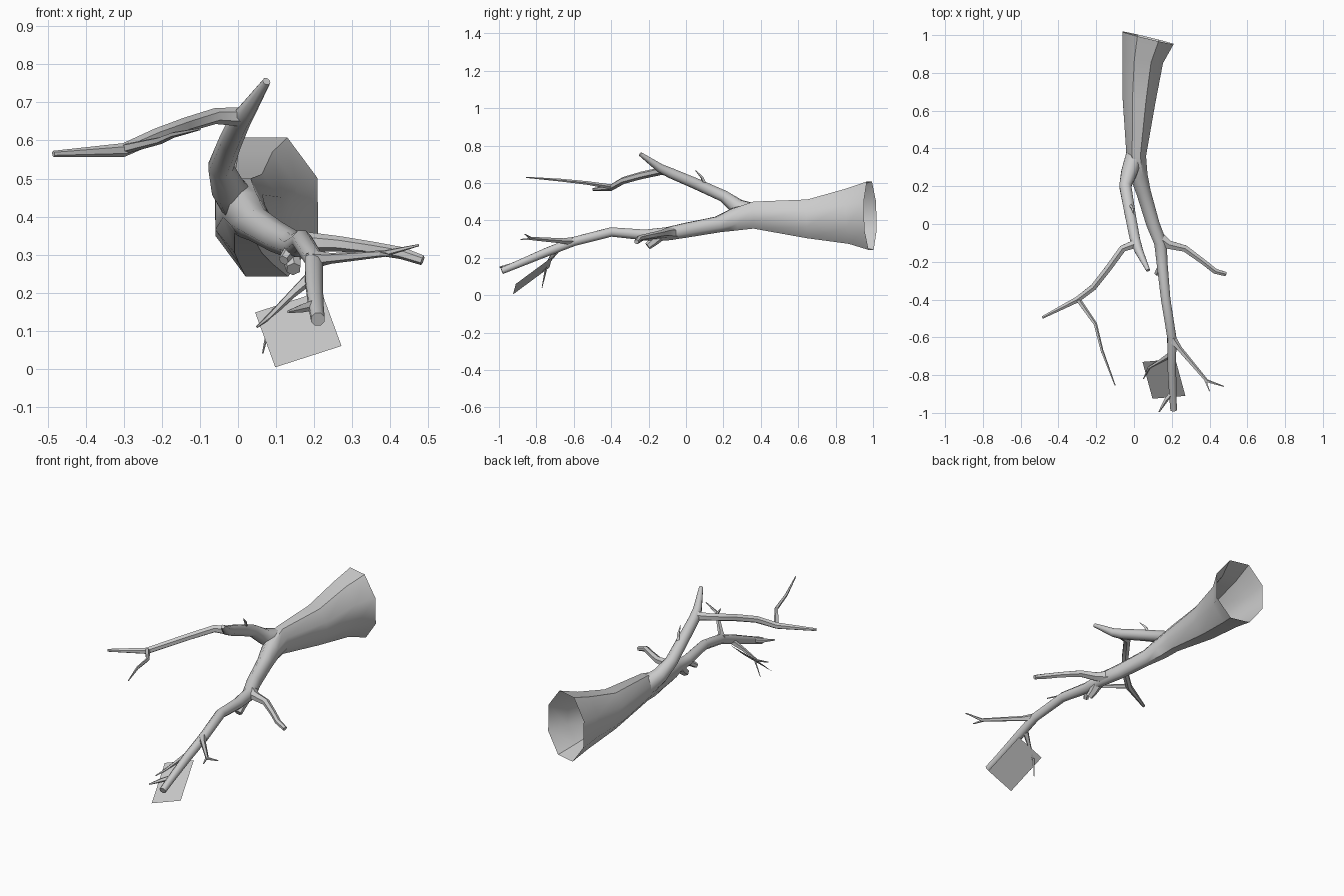
import bpy, bmesh, math
from mathutils import Vector

UP = Vector((0, 0, 1))


def tube(name, pts, sides=6, open_start=False):
    """Faceted tube through (x, y, z, side radius[, vertical radius])."""
    bm = bmesh.new()
    pos = [Vector(p[:3]) for p in pts]
    rings = []
    for i, p in enumerate(pts):
        a, b = pos[max(i - 1, 0)], pos[min(i + 1, len(pos) - 1)]
        t = (b - a).normalized()
        side = t.cross(UP).normalized()
        up = side.cross(t)
        rs, ru = p[3], p[-1]
        ring = []
        for k in range(sides):
            w = 2 * math.pi * (k + 0.5) / sides
            ring.append(bm.verts.new(pos[i] + side * rs * math.cos(w) + up * ru * math.sin(w)))
        rings.append(ring)
    for r0, r1 in zip(rings, rings[1:]):
        for k in range(sides):
            j = (k + 1) % sides
            bm.faces.new((r0[k], r0[j], r1[j], r1[k]))
    if not open_start:
        bm.faces.new(rings[0][::-1])
    bm.faces.new(rings[-1])
    bmesh.ops.recalc_face_normals(bm, faces=bm.faces)
    return finish(name, bm)


def finish(name, bm):
    me = bpy.data.meshes.new(name)
    bm.to_mesh(me)
    bm.free()
    ob = bpy.data.objects.new(name, me)
    bpy.context.collection.objects.link(ob)
    bpy.ops.object.select_all(action='DESELECT')
    ob.select_set(True)
    bpy.context.view_layer.objects.active = ob
    bpy.ops.object.shade_smooth_by_angle(angle=math.radians(50))
    return ob


# Hollow-ended trunk running on into the lower limb
tube("trunk_and_lower_limb", [
    (0.075, 0.985, 0.425, 0.15, 0.198), (0.047, 0.87, 0.422, 0.117, 0.16),
    (0.027, 0.65, 0.408, 0.094, 0.112), (0.012, 0.36, 0.428, 0.056, 0.078),
    (0.025, 0.26, 0.405, 0.05, 0.065), (0.05, 0.17, 0.378, 0.042, 0.046),
    (0.1, 0.0, 0.347, 0.038, 0.042), (0.14, -0.1, 0.328, 0.036, 0.038),
    (0.15, -0.22, 0.322, 0.031), (0.168, -0.4, 0.338, 0.027),
    (0.2, -0.6, 0.287, 0.026), (0.2, -0.75, 0.228, 0.025),
    (0.205, -0.9, 0.165, 0.021), (0.21, -0.985, 0.13, 0.019)], 8, True)

# Upper limb
tube("upper_limb", [
    (0.005, 0.37, 0.432, 0.05, 0.06), (-0.025, 0.275, 0.472, 0.046, 0.045),
    (-0.046, 0.2, 0.53, 0.034), (-0.02, 0.05, 0.597, 0.031),
    (0.005, -0.08, 0.652, 0.029), (0.025, -0.14, 0.68, 0.024),
    (0.075, -0.245, 0.755, 0.011)], 8)
tube("upper_side_branch", [
    (0.02, -0.1, 0.662, 0.026), (-0.06, -0.13, 0.664, 0.021),
    (-0.14, -0.24, 0.64, 0.02), (-0.215, -0.335, 0.613, 0.019),
    (-0.3, -0.4, 0.575, 0.018), (-0.485, -0.495, 0.565, 0.008)])
tube("upper_twig", [
    (-0.3, -0.395, 0.578, 0.014), (-0.205, -0.53, 0.6, 0.01),
    (-0.17, -0.67, 0.615, 0.008), (-0.1, -0.855, 0.63, 0.003)], 5)
tube("upper_spur", [(-0.02, 0.1, 0.59, 0.012), (-0.01, 0.085, 0.63, 0.008),
                    (0.0, 0.05, 0.668, 0.002)], 4)

# Right branch and broken stubs under the lower limb
tube("right_branch", [
    (0.13, -0.07, 0.332, 0.036), (0.185, -0.11, 0.333, 0.026),
    (0.27, -0.13, 0.328, 0.02), (0.36, -0.195, 0.316, 0.017),
    (0.43, -0.25, 0.304, 0.016), (0.485, -0.265, 0.285, 0.013)])
tube("large_stub", [(0.14, -0.14, 0.32, 0.032), (0.142, -0.175, 0.285, 0.024),
                    (0.146, -0.205, 0.262, 0.02)])
tube("small_stub", [(0.145, -0.22, 0.32, 0.02), (0.12, -0.265, 0.285, 0.014)])

# Twigs on the far end of the lower limb
tube("outer_twig", [
    (0.195, -0.6, 0.288, 0.025), (0.24, -0.66, 0.29, 0.015),
    (0.385, -0.83, 0.303, 0.009), (0.475, -0.86, 0.325, 0.003)], 5)
tube("outer_twig_fork", [(0.375, -0.82, 0.302, 0.008), (0.4, -0.885, 0.298, 0.003)], 4)
tube("tip_twig", [(0.205, -0.89, 0.17, 0.015), (0.17, -0.93, 0.16, 0.012),
                  (0.132, -0.995, 0.15, 0.004)], 5)
tube("leaf_twig", [
    (0.195, -0.69, 0.245, 0.018), (0.14, -0.725, 0.195, 0.011),
    (0.08, -0.76, 0.135, 0.007), (0.05, -0.82, 0.11, 0.003)], 5)
tube("leaf_twig_fork", [(0.085, -0.75, 0.135, 0.006), (0.065, -0.77, 0.04, 0.002)], 4)

# Single flat leaf card
bm = bmesh.new()
bm.faces.new([bm.verts.new(c) for c in (
    (0.045, -0.73, 0.148), (0.098, -0.925, 0.004),
    (0.272, -0.91, 0.06), (0.219, -0.715, 0.204))])
finish("leaf_card", bm)
